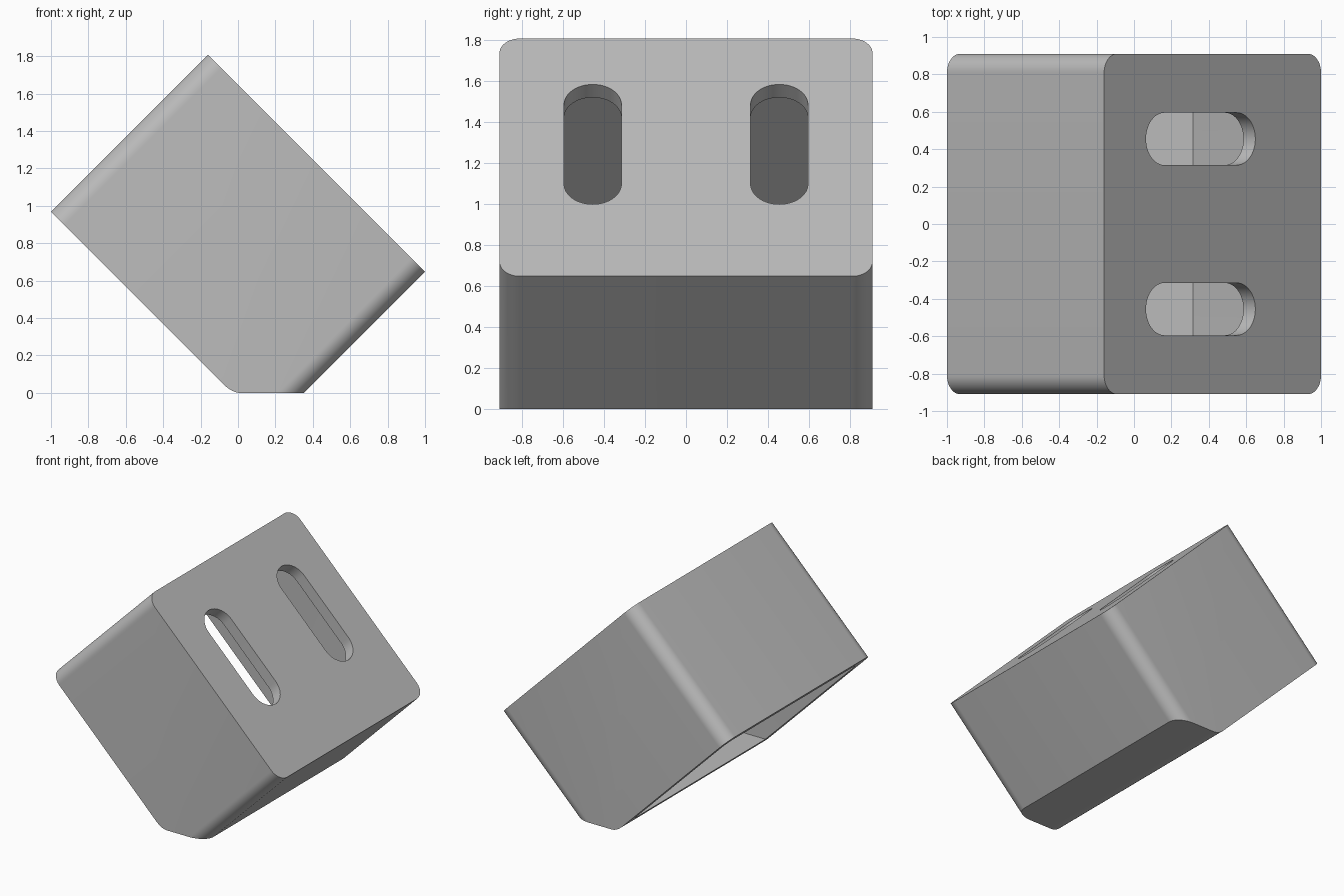
import bpy, bmesh
from math import sin, cos, pi, radians, sqrt
from mathutils import Matrix, Vector

cube = bpy.data.objects.get("Cube")
if cube:
    bpy.data.objects.remove(cube, do_unlink=True)

LENGTH, WIDTH, DEPTH = 1.64, 1.82, 1.188   # hood size along slope, across, inward
WALL, RADIUS = 0.09, 0.1

grey = bpy.data.materials.new("grey plastic")
grey.use_nodes = True
colour = (0.5, 0.5, 0.5, 1)
grey.diffuse_color = colour
grey.node_tree.nodes["Principled BSDF"].inputs["Base Color"].default_value = colour

# Frame of the sloping face: along the slope, across, outward
k = sqrt(0.5)
slope = Matrix(((k, 0, k, 0.42), (0, 1, 0, 0), (-k, 0, k, 1.228), (0, 0, 0, 1)))
# Frame of the side profile: x, z, extruded along -y
side = Matrix(((1, 0, 0, 0), (0, 0, -1, 0), (0, 1, 0, 0), (0, 0, 0, 1)))


def rounded_rect(length, width, r, cx=0, cy=0, steps=12):
    points = []
    for i, (sx, sy) in enumerate(((1, 1), (-1, 1), (-1, -1), (1, -1))):
        for j in range(steps + 1):
            a = (i + j / steps) * pi / 2
            points.append((cx + sx * (length / 2 - r) + r * cos(a),
                           cy + sy * (width / 2 - r) + r * sin(a)))
    return points


def prism(name, outline, frame, low, high):
    bm = bmesh.new()
    base = bm.faces.new([bm.verts.new((x, y, low)) for x, y in outline])
    top = bmesh.ops.extrude_face_region(bm, geom=[base])["geom"]
    bmesh.ops.translate(bm, vec=(0, 0, high - low),
                        verts=[v for v in top if isinstance(v, bmesh.types.BMVert)])
    bmesh.ops.remove_doubles(bm, verts=bm.verts, dist=1e-5)
    bmesh.ops.recalc_face_normals(bm, faces=bm.faces)
    bm.transform(frame)
    mesh = bpy.data.meshes.new(name)
    bm.to_mesh(mesh)
    bm.free()
    mesh.materials.append(grey)
    obj = bpy.data.objects.new(name, mesh)
    bpy.context.collection.objects.link(obj)
    return obj


def combine(target, cutter, operation):
    mod = target.modifiers.new("cut", "BOOLEAN")
    mod.operation, mod.solver, mod.object = operation, "EXACT", cutter
    bpy.context.view_layer.objects.active = target
    bpy.ops.object.modifier_apply(modifier=mod.name)
    bpy.data.objects.remove(cutter, do_unlink=True)


# Solid rounded hood, trimmed to a flat foot with an eased edge at the opening
hood = prism("slotted_hood", rounded_rect(LENGTH, WIDTH, RADIUS), slope, -DEPTH - 0.3, 0)
a, b, c = Vector((-0.08, 0.048)), Vector((-0.032, 0)), Vector((0.016, 0))
eased = [a * (1 - t) ** 2 + b * 2 * t * (1 - t) + c * t * t for t in (i / 8 for i in range(9))]
profile = [(-2.032, 2)] + [tuple(p) for p in eased] + [(2, 0), (2, 2)]
combine(hood, prism("trim", profile, side, -2, 2), "INTERSECT")

# Open cavity, with its floor kept above the foot
cavity = prism("cavity", rounded_rect(LENGTH - 2 * WALL, WIDTH - 2 * WALL, RADIUS * 0.7),
               slope, -DEPTH - 0.5, -WALL)
floor = [(-3, WALL), (3, WALL), (3, 3), (-3, 3)]
combine(cavity, prism("cavity_floor", floor, side, -2, 2), "INTERSECT")
combine(hood, cavity, "DIFFERENCE")

# Pair of long slots through the sloping face
for y in (-0.455, 0.455):
    slot = prism("slot", rounded_rect(0.827, 0.28, 0.14, -0.09, y), slope, -WALL - 0.1, 0.1)
    combine(hood, slot, "DIFFERENCE")

bpy.ops.object.select_all(action="DESELECT")
hood.select_set(True)
bpy.context.view_layer.objects.active = hood
bpy.ops.object.shade_smooth_by_angle(angle=radians(30))
